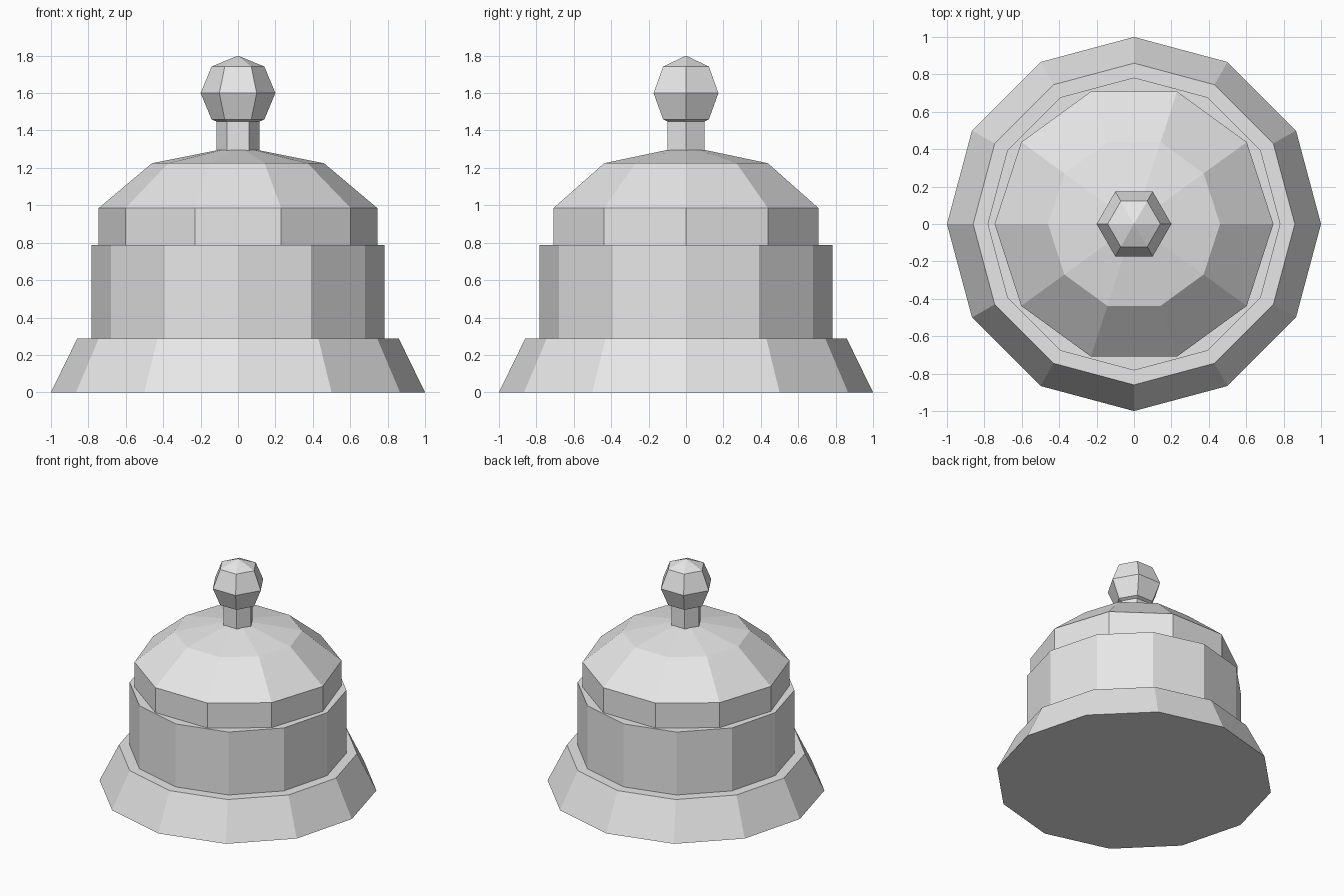
import bpy
from math import cos, sin, tau

cube = bpy.data.objects.get("Cube")
if cube:
    bpy.data.objects.remove(cube, do_unlink=True)

grey = bpy.data.materials.new("light grey")
grey.use_nodes = True
colour = (0.8, 0.8, 0.8, 1)
grey.diffuse_color = colour
grey.node_tree.nodes["Principled BSDF"].inputs["Base Color"].default_value = colour


def turned(name, sides, profile):
    """Flat-sided solid of revolution from (radius, height) pairs, bottom to top."""
    verts, rings, faces = [], [], []
    for r, z in profile:
        start = len(verts)
        count = sides if r > 0 else 1
        verts += [(r * cos(tau * i / sides), r * sin(tau * i / sides), z)
                  for i in range(count)]
        rings.append([start + i % count for i in range(sides)])
    for low, high in zip(rings, rings[1:]):
        for i in range(sides):
            j = (i + 1) % sides
            loop = [low[i], low[j], high[j], high[i]]
            faces.append(list(dict.fromkeys(loop)))
    # Close open ends
    if profile[0][0] > 0:
        faces.append(rings[0][::-1])
    if profile[-1][0] > 0:
        faces.append(rings[-1])
    mesh = bpy.data.meshes.new(name)
    mesh.from_pydata(verts, [], faces)
    mesh.materials.append(grey)
    mesh.update()
    obj = bpy.data.objects.new(name, mesh)
    bpy.context.collection.objects.link(obj)
    return obj


# Flared foot and straight drum
turned("flared_base", 12, [(1.0, 0), (0.86, 0.287)])
turned("drum_body", 12, [(0.783, 0.287), (0.783, 0.787)])

# Ten-sided dome with a short upright rim
turned("dome", 10, [(0.745, 0.787), (0.745, 0.985), (0.46, 1.225), (0.1, 1.297)])

# Stem and faceted knob
turned("stem", 6, [(0.115, 1.285), (0.115, 1.46)])
turned("knob", 6, [(0, 1.4), (0.141, 1.459), (0.2, 1.6), (0.141, 1.742), (0, 1.8)])
